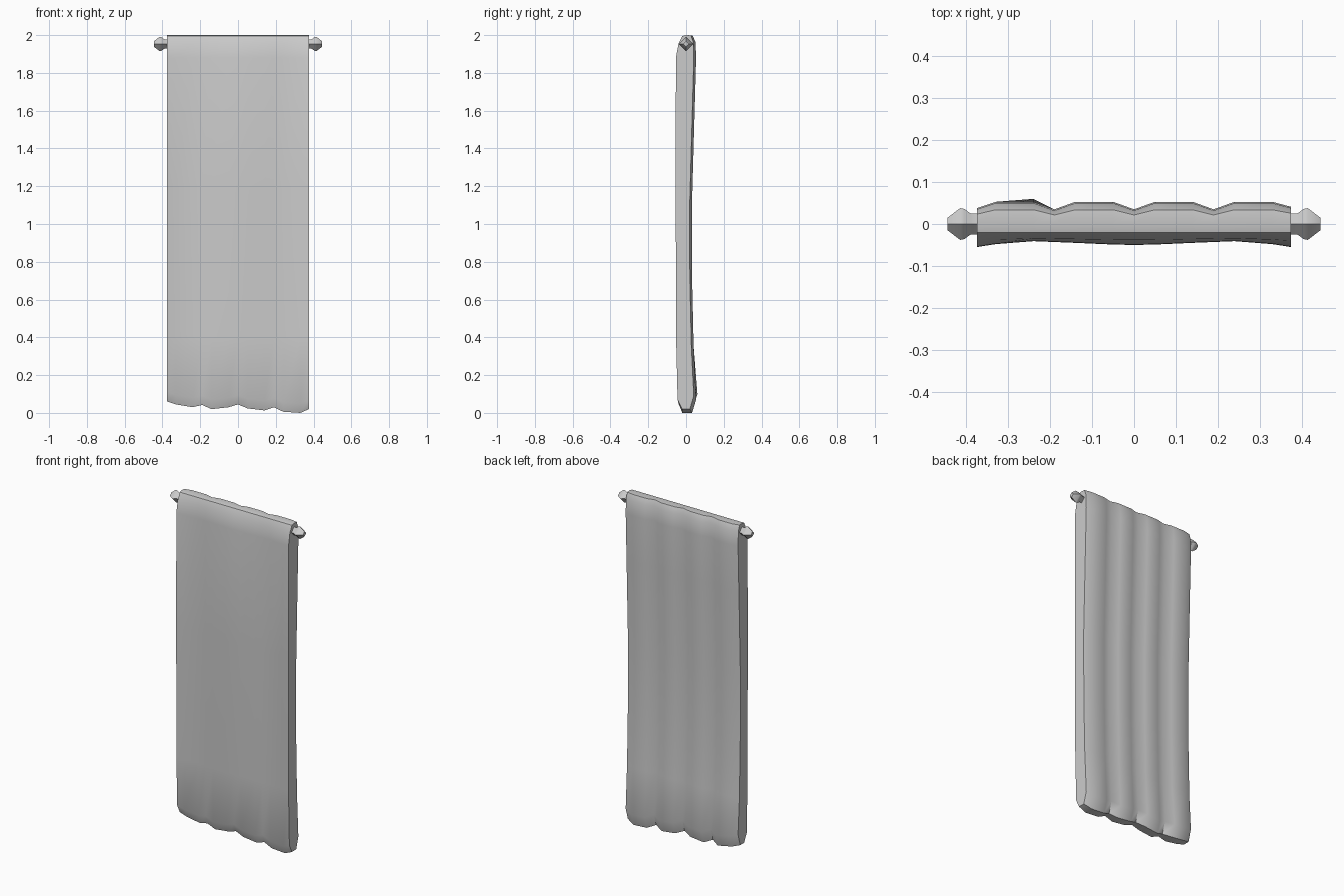
import bpy, bmesh, math

if "Cube" in bpy.data.objects:
    bpy.data.objects.remove(bpy.data.objects["Cube"])

grey = bpy.data.materials.new("plain grey")
grey.diffuse_color = (0.6, 0.6, 0.6, 1)
grey.use_nodes = True
grey.node_tree.nodes["Principled BSDF"].inputs["Base Color"].default_value = grey.diffuse_color


def finish(bm, name, angle):
    bmesh.ops.recalc_face_normals(bm, faces=bm.faces)
    me = bpy.data.meshes.new(name)
    bm.to_mesh(me)
    bm.free()
    me.materials.append(grey)
    ob = bpy.data.objects.new(name, me)
    bpy.context.collection.objects.link(ob)
    bpy.ops.object.select_all(action='DESELECT')
    ob.select_set(True)
    bpy.context.view_layer.objects.active = ob
    bpy.ops.object.shade_smooth_by_angle(angle=math.radians(angle))
    return ob


def loft(rings, name, angle):
    bm = bmesh.new()
    loops = [[bm.verts.new(p) for p in ring] for ring in rings]
    n = len(loops[0])
    for a, b in zip(loops, loops[1:]):
        for i in range(n):
            j = (i + 1) % n
            bm.faces.new((a[i], a[j], b[j], b[i]))
    bm.faces.new(loops[0])
    bm.faces.new(loops[-1])
    return finish(bm, name, angle)


# Cloth columns: x, hem height, front offset, back fold depth, extra hem bulge
columns = [
    (-0.375, 0.060, 0.000, 0.015, 0), (-0.33, 0.045, 0.007, 0, 0),
    (-0.24, 0.030, 0.014, 0, 0.007), (-0.19, 0.042, 0.012, 0.018, 0),
    (-0.14, 0.020, 0.010, 0, 0), (-0.05, 0.030, 0.006, 0, 0),
    (0.0, 0.045, 0.005, 0.018, 0), (0.05, 0.024, 0.006, 0, 0),
    (0.14, 0.013, 0.010, 0, 0), (0.19, 0.030, 0.012, 0.018, 0),
    (0.24, 0.006, 0.014, 0, 0), (0.33, 0.000, 0.007, 0, 0),
    (0.375, 0.020, 0.000, 0.012, 0)]

# Front and back profiles (y, z), going up the front and down the back
front = [(-0.053, 0.4), (-0.055, 1.2), (-0.054, 1.88)]
back = [(0.053, 1.88), (0.045, 1.6), (0.031, 1.1), (0.032, 0.7), (0.040, 0.35)]

rings = []
for x, hem, f, fold, bulge in columns:
    ring = [(-0.02, hem), (-0.045 + f * 0.7, hem + 0.05)]
    ring += [(y + f, z) for y, z in front]
    ring += [(-0.040 + f * 0.4, 1.955), (-0.02, 1.995), (0.0, 2.0),
             (0.034 - fold * 0.7, 1.998), (0.050 - fold, 1.965)]
    ring += [(y - fold, z) for y, z in back]
    ring += [(0.053 - fold + bulge, hem + 0.07), (0.032 - fold + bulge, hem)]
    rings.append([(x, y, z) for y, z in ring])
loft(rings, "banner_cloth", 45)

# Rod with a four-sided pointed finial on each end
half = [(0.36, 0.025), (0.39, 0.025), (0.405, 0.036), (0.415, 0.038), (0.445, 0.015)]
profile = [(-x, r) for x, r in reversed(half)] + half
loft([[(x, r * math.cos(k * math.pi / 2), 1.953 + r * math.sin(k * math.pi / 2))
       for k in range(4)] for x, r in profile], "rod_with_finials", 60)
